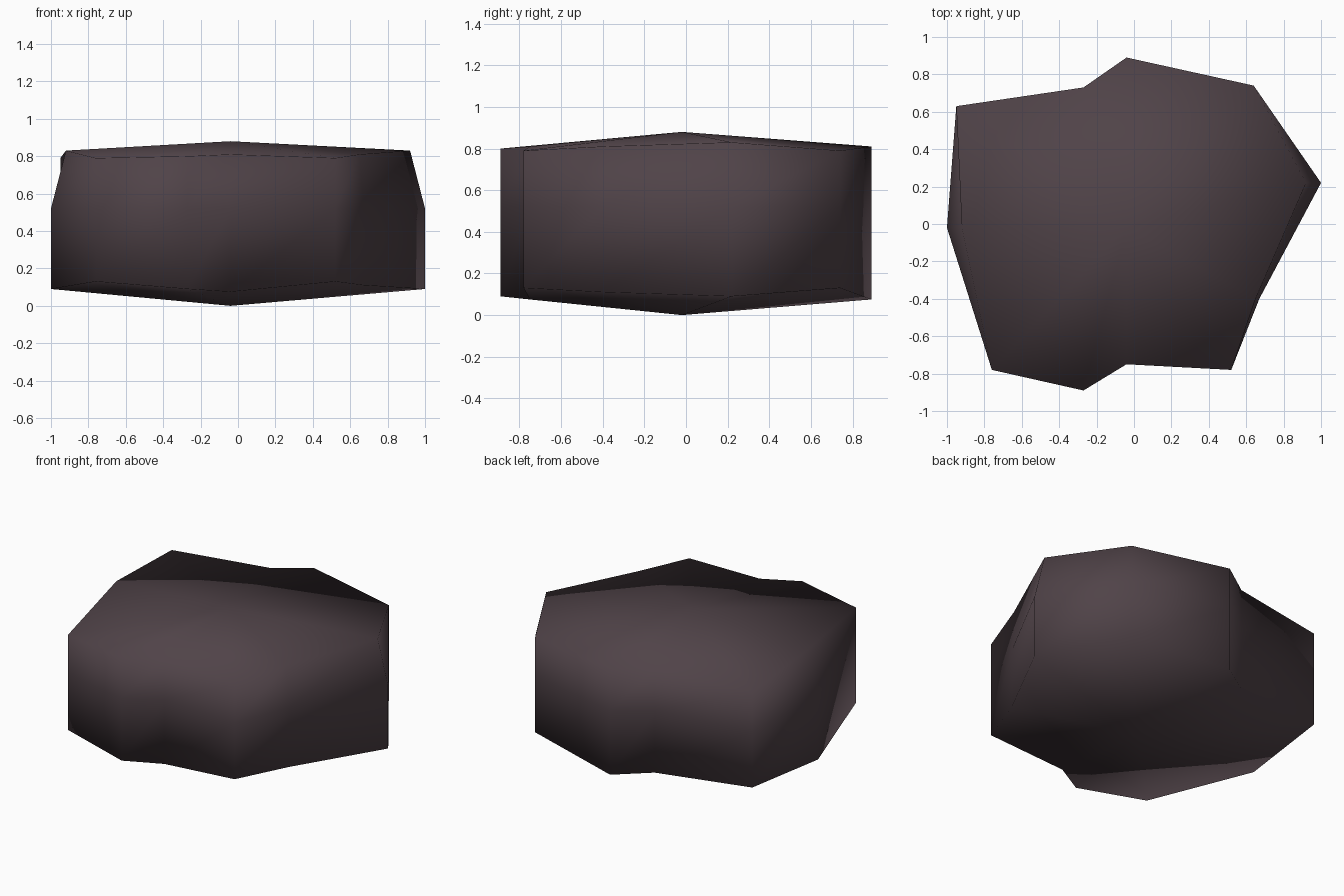
import bpy, bmesh

if "Cube" in bpy.data.objects:
    bpy.data.objects.remove(bpy.data.objects["Cube"])

# Footprint corners, counter-clockwise: x, y, bottom z, top z, top x (tapers on the flanks)
outline = [
    (-0.76, -0.78, 0.13, 0.79, -0.76),
    (-0.27, -0.89, 0.09, 0.80, -0.27),
    (-0.04, -0.75, 0.075, 0.81, -0.04),
    (0.52, -0.78, 0.13, 0.79, 0.52),
    (0.67, -0.40, 0.11, 0.81, 0.65),
    (1.00, 0.22, 0.09, 0.83, 0.92),
    (0.64, 0.74, 0.13, 0.79, 0.64),
    (-0.04, 0.89, 0.075, 0.81, -0.04),
    (-0.27, 0.73, 0.09, 0.81, -0.27),
    (-0.95, 0.63, 0.13, 0.79, -0.95),
    (-1.00, -0.02, 0.09, 0.83, -0.92),
]

bm = bmesh.new()

# Three stacked rings: foot, waist and shoulder
foot = [bm.verts.new((x, y, zb)) for x, y, zb, zt, xt in outline]
waist = [bm.verts.new((x, y, 0.52)) for x, y, zb, zt, xt in outline]
shoulder = [bm.verts.new((xt, y, zt)) for x, y, zb, zt, xt in outline]

# Shallow peaks closing the top and the underside
peak = bm.verts.new((-0.04, -0.02, 0.88))
base = bm.verts.new((-0.04, -0.02, 0.0))

n = len(outline)
for i in range(n):
    j = (i + 1) % n
    for low, high in ((foot, waist), (waist, shoulder)):
        bm.faces.new((low[i], low[j], high[j], high[i]))
    bm.faces.new((shoulder[i], shoulder[j], peak))
    bm.faces.new((foot[j], foot[i], base))

bmesh.ops.recalc_face_normals(bm, faces=bm.faces)
for f in bm.faces:
    f.smooth = True

mesh = bpy.data.meshes.new("rock")
bm.to_mesh(mesh)
bm.free()

# Single dark stone colour
stone = bpy.data.materials.new("dark stone")
stone.diffuse_color = (0.080, 0.056, 0.065, 1.0)
stone.use_nodes = True
stone.node_tree.nodes["Principled BSDF"].inputs["Base Color"].default_value = stone.diffuse_color
mesh.materials.append(stone)

rock = bpy.data.objects.new("rock", mesh)
bpy.context.collection.objects.link(rock)
